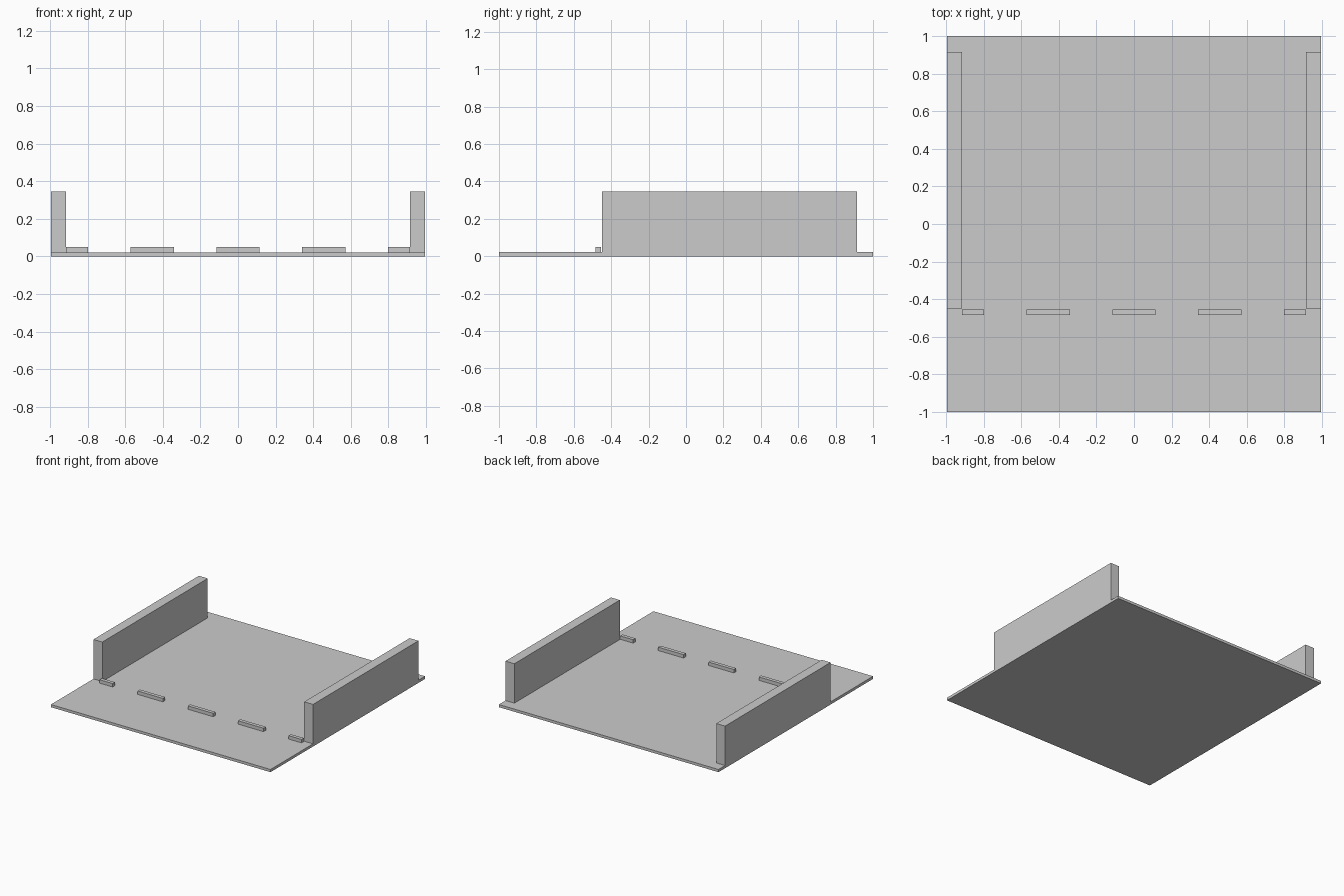
import bpy

if "Cube" in bpy.data.objects:
    bpy.data.objects.remove(bpy.data.objects["Cube"], do_unlink=True)

# One plain grey for every part
grey = bpy.data.materials.new("concrete_grey")
grey.use_nodes = True
colour = (0.6, 0.6, 0.6, 1)
grey.diffuse_color = colour
grey.node_tree.nodes["Principled BSDF"].inputs["Base Color"].default_value = colour


def box(name, low, high):
    """Add a box spanning two opposite corners."""
    centre = [(a + b) / 2 for a, b in zip(low, high)]
    bpy.ops.mesh.primitive_cube_add(size=1, location=centre)
    part = bpy.context.object
    part.name = name
    part.scale = [b - a for a, b in zip(low, high)]
    bpy.ops.object.transform_apply(location=False, rotation=False, scale=True)
    part.data.materials.append(grey)
    return part


half_width = 0.995
wall_inner = 0.915
slab_top = 0.022

# Ground slab
box("slab", (-half_width, -1, 0), (half_width, 1, slab_top))

# Side walls
for side, start, end in (("right", -half_width, -wall_inner),
                         ("left", wall_inner, half_width)):
    box(side + "_wall", (start, -0.45, slab_top), (end, 0.915, 0.345))

# Row of evenly spaced kerb strips, the end ones cut off at the walls
spacing = 0.456
half_strip = 0.115
for i in range(-2, 3):
    start = max(i * spacing - half_strip, -wall_inner)
    end = min(i * spacing + half_strip, wall_inner)
    box(f"kerb_strip_{i + 3}", (start, -0.485, slab_top), (end, -0.455, 0.05))
